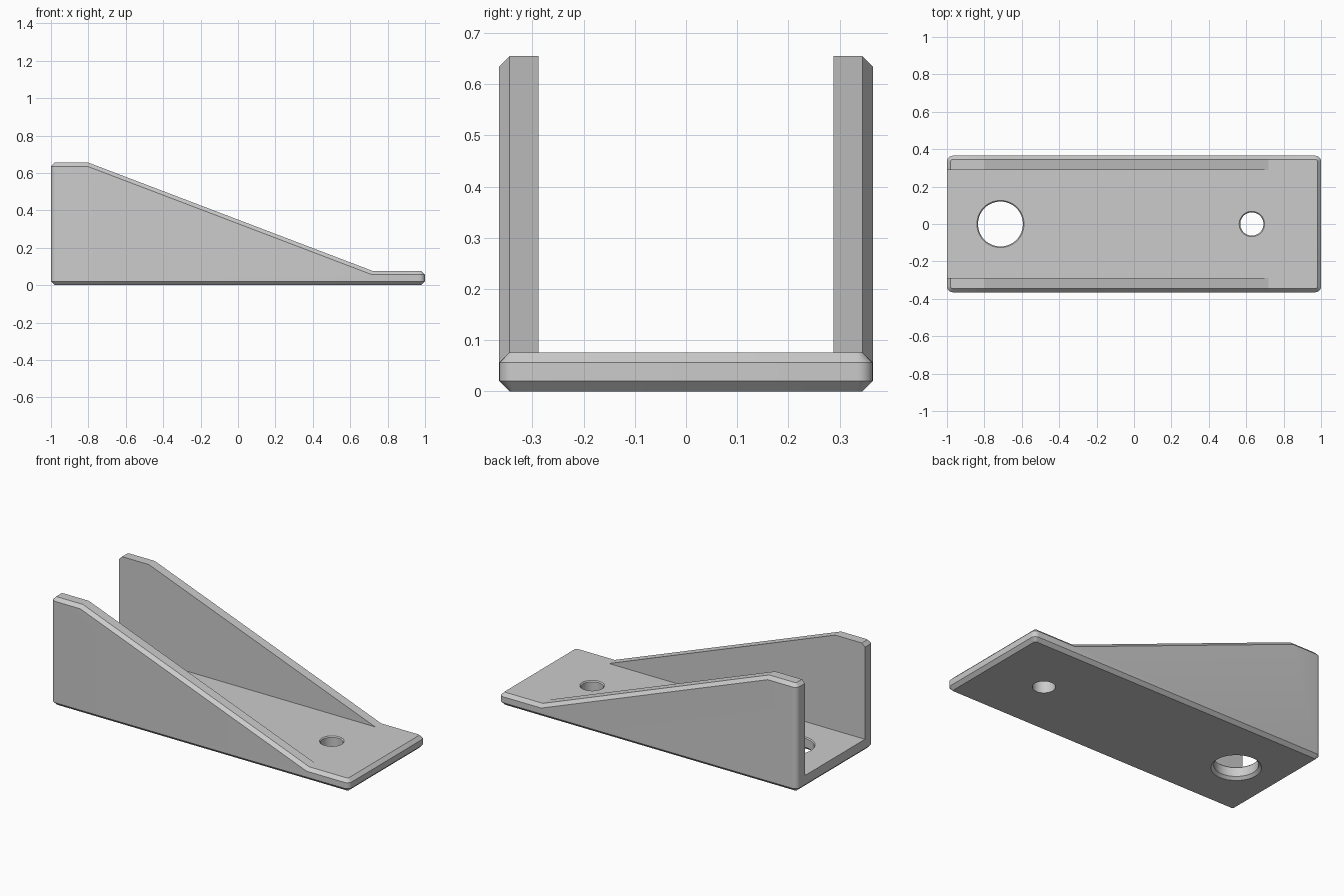
import bpy, bmesh, math
from mathutils import Vector

if "Cube" in bpy.data.objects:
    bpy.data.objects.remove(bpy.data.objects["Cube"])

L, W, T, H = 1.0, 0.365, 0.076, 0.655   # half length, half width, base thickness, wall height
INNER = 0.288                           # half width of the channel
CHAMFER, ROUND = 0.02, 0.03

grey = bpy.data.materials.new("plain grey")
grey.diffuse_color = (0.6, 0.6, 0.6, 1)
grey.use_nodes = True
grey.node_tree.nodes["Principled BSDF"].inputs["Base Color"].default_value = grey.diffuse_color


def to_object(name, bm, helper=False):
    bmesh.ops.recalc_face_normals(bm, faces=bm.faces[:])
    mesh = bpy.data.meshes.new(name)
    bm.to_mesh(mesh)
    bm.free()
    mesh.materials.append(grey)
    ob = bpy.data.objects.new(name, mesh)
    bpy.context.collection.objects.link(ob)
    ob.hide_render = helper
    return ob


def prism(profile, half_width):
    """Side profile (x, z) extruded across y."""
    bm = bmesh.new()
    face = bm.faces.new([bm.verts.new((x, -half_width, z)) for x, z in profile])
    out = bmesh.ops.extrude_face_region(bm, geom=[face])
    moved = [v for v in out["geom"] if isinstance(v, bmesh.types.BMVert)]
    bmesh.ops.translate(bm, vec=(0, 2 * half_width, 0), verts=moved)
    bmesh.ops.recalc_face_normals(bm, faces=bm.faces[:])
    return bm


def lathe(x, rings, sides=56):
    """Round cutter at (x, 0) from (radius, z) rings."""
    bm = bmesh.new()
    loops = [[bm.verts.new((x + r * math.cos(math.tau * i / sides),
                            r * math.sin(math.tau * i / sides), z))
              for i in range(sides)] for r, z in rings]
    for a, b in zip(loops, loops[1:]):
        for i in range(sides):
            j = (i + 1) % sides
            bm.faces.new((a[i], a[j], b[j], b[i]))
    bm.faces.new(loops[0][::-1])
    bm.faces.new(loops[-1])
    return bm


# Wedge-shaped bracket body
bm = prism([(-L, 0), (L, 0), (L, T), (0.72, T), (-0.8, H), (-L, H)], W)

# Rounded upright corners
upright = [e for e in bm.edges
           if abs(e.verts[0].co.z - e.verts[1].co.z) > 0.01
           and all(abs(abs(v.co.x) - L) < 1e-4 for v in e.verts)]
bmesh.ops.bevel(bm, geom=upright, offset=ROUND, segments=6, profile=0.5,
                affect='EDGES', clamp_overlap=False)
bm.normal_update()

# Flat chamfer around the upper and lower outlines
outline = [e for e in bm.edges if len(e.link_faces) == 2
           and sum(abs(f.normal.z) < 0.01 for f in e.link_faces) == 1]
bmesh.ops.bevel(bm, geom=outline, offset=CHAMFER, segments=1,
                affect='EDGES', clamp_overlap=False)
body = to_object("bracket_body", bm)

# Channel between the walls, and the two countersunk holes
channel = prism([(-1.2, T + 0.0002), (0.9, T + 0.0002), (0.9, 1), (-1.2, 1)], INNER)
large = lathe(-0.714, [(0.136, -0.05), (0.136, 0), (0.12, 0.016),
                       (0.12, T - 0.006), (0.126, T + 0.0002), (0.126, 0.12)])
small = lathe(0.63, [(0.062, -0.05), (0.062, T - 0.006), (0.068, T), (0.068, 0.12)])
cutters = [to_object("channel_cutter", channel, True),
           to_object("large_hole_cutter", large, True),
           to_object("small_hole_cutter", small, True)]
for c in cutters:
    mod = body.modifiers.new(c.name, 'BOOLEAN')
    mod.operation, mod.solver, mod.object = 'DIFFERENCE', 'EXACT', c

# Bake the cuts and remove the helpers
bpy.context.view_layer.update()
deps = bpy.context.evaluated_depsgraph_get()
baked = bpy.data.meshes.new_from_object(body.evaluated_get(deps))
body.modifiers.clear()
body.data = baked
for c in cutters:
    bpy.data.objects.remove(c)

# Smooth round surfaces, crisp edges
bpy.ops.object.select_all(action='DESELECT')
body.select_set(True)
bpy.context.view_layer.objects.active = body
bpy.ops.object.shade_smooth_by_angle(angle=math.radians(20))
